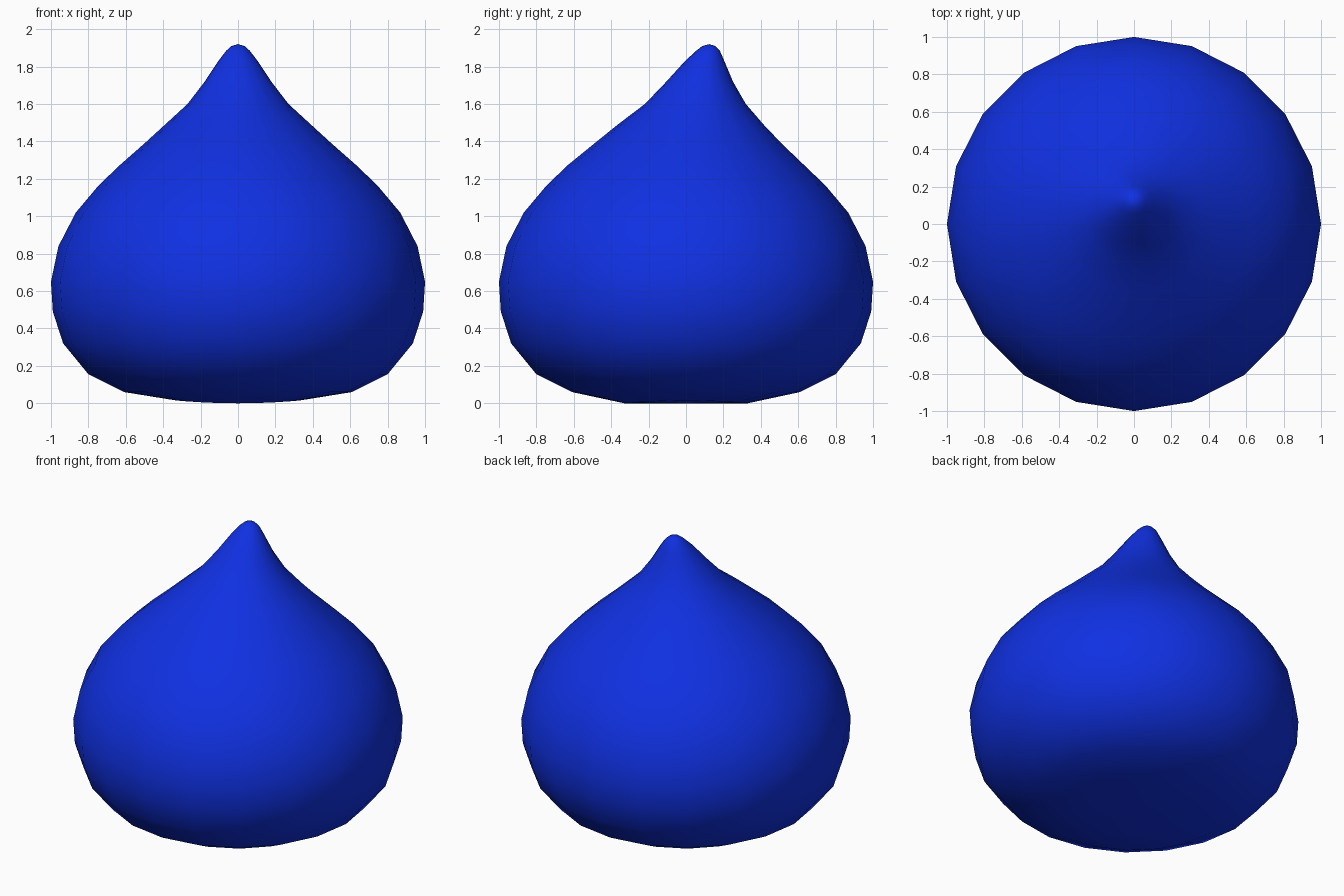
import bpy, bmesh, math

cube = bpy.data.objects.get("Cube")
if cube:
    bpy.data.objects.remove(cube, do_unlink=True)

SIDES = 20

# Single glossy blue for the whole body
blue = bpy.data.materials.new("deep_blue")
blue.use_nodes = True
COLOUR = (0.005, 0.03, 0.76, 1)
blue.diffuse_color = COLOUR
blue.node_tree.nodes["Principled BSDF"].inputs["Base Color"].default_value = COLOUR

# Rings from base to tip: height, radius, backward lean
rings = [
    (0.0, 0.33, 0), (0.06, 0.61, 0), (0.155, 0.80, 0), (0.32, 0.935, 0),
    (0.49, 0.99, 0), (0.65, 1.0, 0), (0.84, 0.96, 0), (1.02, 0.867, 0),
    (1.165, 0.745, 0), (1.275, 0.63, 0), (1.385, 0.505, 0.01),
    (1.49, 0.39, 0.025), (1.6, 0.27, 0.05), (1.72, 0.178, 0.073),
    (1.83, 0.105, 0.1), (1.885, 0.063, 0.118), (1.91, 0.035, 0.122),
]

bm = bmesh.new()
loops = []
for z, r, lean in rings:
    loop = []
    for i in range(SIDES):
        a = 2 * math.pi * i / SIDES
        # The underside rises slightly towards left and right
        lift = 0.015 * math.cos(a) ** 2 if z == 0 else 0
        loop.append(bm.verts.new((r * math.cos(a), r * math.sin(a) + lean, z + lift)))
    loops.append(loop)

# Side walls
for low, high in zip(loops, loops[1:]):
    for i in range(SIDES):
        j = (i + 1) % SIDES
        bm.faces.new((low[i], low[j], high[j], high[i]))

# Closed base and rounded tip
base = bm.verts.new((0, 0, 0))
tip = bm.verts.new((0, 0.124, 1.92))
for i in range(SIDES):
    j = (i + 1) % SIDES
    bm.faces.new((base, loops[0][j], loops[0][i]))
    bm.faces.new((tip, loops[-1][i], loops[-1][j]))

for face in bm.faces:
    face.smooth = True
bmesh.ops.recalc_face_normals(bm, faces=bm.faces)

mesh = bpy.data.meshes.new("teardrop_body")
bm.to_mesh(mesh)
bm.free()
mesh.materials.append(blue)
body = bpy.data.objects.new("teardrop_body", mesh)
bpy.context.collection.objects.link(body)
